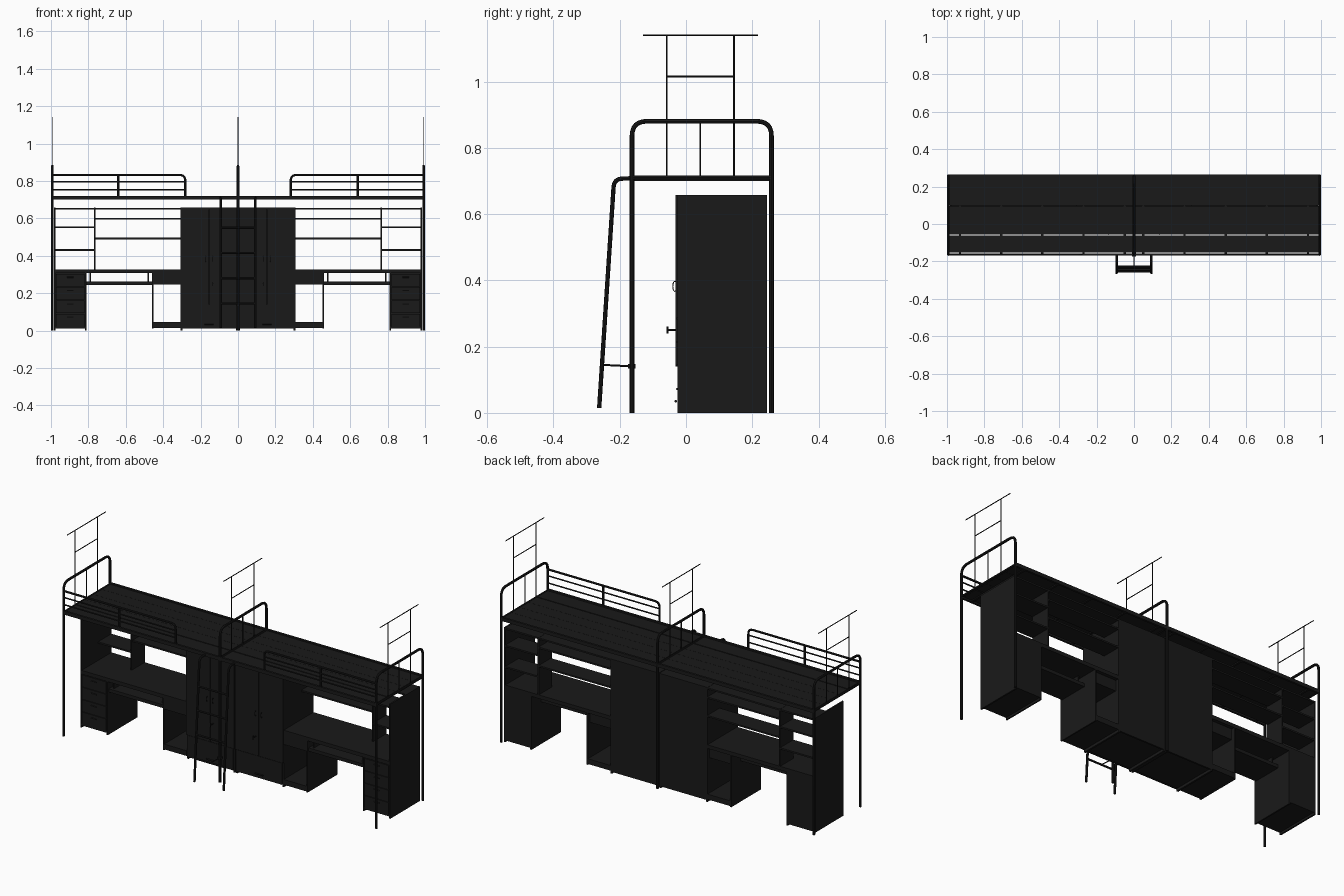
import bpy, math
from mathutils import Vector

if "Cube" in bpy.data.objects:
    bpy.data.objects.remove(bpy.data.objects["Cube"])

DARK = bpy.data.materials.new("dark_finish")
DARK.diffuse_color = (0.01, 0.01, 0.01, 1)
DARK.use_nodes = True
DARK.node_tree.nodes["Principled BSDF"].inputs["Base Color"].default_value = DARK.diffuse_color


def finish(name, mesh, smooth=False):
    ob = bpy.data.objects.new(name, mesh)
    bpy.context.collection.objects.link(ob)
    mesh.materials.clear()
    mesh.materials.append(DARK)
    if smooth:
        bpy.ops.object.select_all(action='DESELECT')
        ob.select_set(True)
        bpy.context.view_layer.objects.active = ob
        bpy.ops.object.shade_smooth_by_angle()
    return ob


def box(name, x0, x1, y0, y1, z0, z1):
    x0, x1 = sorted((x0, x1))
    v = [(x, y, z) for x in (x0, x1) for y in (y0, y1) for z in (z0, z1)]
    f = [(0, 1, 3, 2), (4, 6, 7, 5), (0, 4, 5, 1), (2, 3, 7, 6), (0, 2, 6, 4), (1, 5, 7, 3)]
    me = bpy.data.meshes.new(name)
    me.from_pydata(v, [], f)
    return finish(name, me)


def rounded(points, r):
    pts = [Vector(p) for p in points]
    out = [pts[0]]
    for a, b, c in zip(pts, pts[1:], pts[2:]):
        p, q = b + (a - b).normalized() * r, b + (c - b).normalized() * r
        out += [p * (1 - t) ** 2 + b * 2 * t * (1 - t) + q * t ** 2 for t in [i / 6 for i in range(7)]]
    return out + [pts[-1]]


def tube(name, points, radius, bend=0.0, closed=False):
    pts = rounded(points, bend) if bend else [Vector(p) for p in points]
    cu = bpy.data.curves.new(name, 'CURVE')
    cu.dimensions = '3D'
    cu.bevel_depth, cu.bevel_resolution, cu.use_fill_caps = radius, 2, True
    sp = cu.splines.new('POLY')
    sp.points.add(len(pts) - 1)
    for p, q in zip(sp.points, pts):
        p.co = (*q, 1)
    sp.use_cyclic_u = closed
    tmp = bpy.data.objects.new("tmp", cu)
    bpy.context.collection.objects.link(tmp)
    me = bpy.data.meshes.new_from_object(tmp.evaluated_get(bpy.context.evaluated_depsgraph_get()))
    bpy.data.objects.remove(tmp)
    return finish(name, me, True)


FRONT, BACK, DECK = -0.163, 0.258, 0.71
YF, YB, T = -0.025, 0.245, 0.01   # furniture front, back, panel thickness

# Three arched end frames with canopy poles above
for x in (-0.993, 0, 0.993):
    tube("arch_frame", [(x, FRONT, 0), (x, FRONT, 0.88), (x, BACK, 0.88), (x, BACK, 0)], 0.007, 0.045)
    tube("arch_cross_bar", [(x, FRONT, DECK), (x, BACK, DECK)], 0.006)
    tube("arch_spindle", [(x, 0.043, DECK), (x, 0.043, 0.88)], 0.003)
    for y in (-0.058, 0.145):
        tube("canopy_pole", [(x, y, DECK), (x, y, 1.14)], 0.0025)
    tube("canopy_top_bar", [(x, -0.13, 1.14), (x, 0.217, 1.14)], 0.0025)
    tube("canopy_mid_bar", [(x, -0.058, 1.015), (x, 0.145, 1.015)], 0.0025)

# Long bed rails
for y in (FRONT, BACK):
    box("bed_side_rail", -0.99, 0.99, y - 0.006, y + 0.006, 0.70, 0.72)

for s in (-1, 1):
    # Bed boards on cross slats
    box("bed_board_front", s * 0.008, s * 0.986, -0.153, -0.061, 0.706, 0.714)
    for i in range(4):
        y = -0.055 + i * 0.0765
        box("bed_board", s * 0.008, s * 0.986, y, y + 0.0755, 0.706, 0.714)
    for i in range(5):
        x = s * (0.05 + i * 0.22)
        box("bed_slat", x - 0.006, x + 0.006, FRONT, BACK, 0.70, 0.706)

    # Front guard rail
    tube("guard_rail", [(s * 0.99, FRONT, 0.832), (s * 0.282, FRONT, 0.832), (s * 0.282, FRONT, DECK)], 0.006, 0.03)
    for z in (0.754, 0.795):
        tube("guard_bar", [(s * 0.99, FRONT, z), (s * 0.282, FRONT, z)], 0.004)
    tube("guard_upright", [(s * 0.64, FRONT, DECK), (s * 0.64, FRONT, 0.83)], 0.006)

    # Ladder stile
    tube("ladder_stile", [(s * 0.093, FRONT, 0.708), (s * 0.093, -0.217, 0.706), (s * 0.093, -0.262, 0.015)], 0.0065, 0.025)

    # Wardrobe carcass, doors and drawers
    for a, b in ((0.002, 0.012), (0.298, 0.308)):
        box("wardrobe_side", s * a, s * b, YF + 0.002, YB, 0, 0.657)
    box("wardrobe_back", s * 0.012, s * 0.298, YB - T, YB, 0.01, 0.657)
    for z in (0.015, 0.13, 0.647):
        box("wardrobe_board", s * 0.012, s * 0.298, YF + 0.002, YB - T, z, z + T)
    for a, b, h in ((0.003, 0.153, 0.135), (0.155, 0.308, 0.173)):
        box("wardrobe_door", s * a, s * b, -0.031, -0.022, 0.14, 0.657)
        ring = [(s * h, -0.034 + 0.006 * math.cos(t), 0.382 + 0.015 * math.sin(t))
                for t in [i * math.tau / 12 for i in range(12)]]
        tube("door_ring_pull", ring, 0.0015, closed=True)
    tube("door_knob_stem", [(s * 0.135, -0.03, 0.25), (s * 0.135, -0.055, 0.25)], 0.003)
    tube("door_knob", [(s * 0.135, -0.056, 0.239), (s * 0.135, -0.056, 0.261)], 0.0025)
    box("wardrobe_drawer_front", s * 0.012, s * 0.298, -0.026, -0.018, 0.012, 0.136)
    tube("wardrobe_drawer_pull", [(s * 0.13, -0.031, 0.035), (s * 0.18, -0.031, 0.035)], 0.004)

    # Desk top and sliding tray
    box("desk_top", s * 0.308, s * 0.978, YF, YB, 0.307, 0.328)
    box("keyboard_tray", s * 0.458, s * 0.812, YF + 0.01, 0.16, 0.244, 0.263)
    for a in (0.48, 0.79):
        box("tray_hanger", s * (a - 0.003), s * (a + 0.003), 0.0, 0.14, 0.26, 0.308)

    # Open stand beside the wardrobe
    box("stand_side", s * 0.451, s * 0.459, YF, YB, 0.01, 0.308)
    box("stand_base", s * 0.308, s * 0.455, YF, YB, 0.015, 0.045)
    box("stand_drawer", s * 0.308, s * 0.455, YF, YB - 0.02, 0.246, 0.307)

    # Drawer pedestal
    box("pedestal_inner_side", s * 0.81, s * 0.818, YF, YB, 0, 0.308)
    box("pedestal_back", s * 0.818, s * 0.975, YB - T, YB, 0.01, 0.308)
    box("pedestal_base", s * 0.818, s * 0.975, YF, YB - T, 0.012, 0.022)
    for i in range(4):
        z = 0.022 + i * 0.071
        box("pedestal_drawer_front", s * 0.82, s * 0.973, YF, YF + 0.01, z, z + 0.068)
        box("pedestal_drawer_bottom", s * 0.822, s * 0.971, YF + 0.01, YB - 0.02, z + 0.004, z + 0.009)
        tube("drawer_pull", [(s * 0.88, YF - 0.002, z + 0.05), (s * 0.915, YF - 0.002, z + 0.05)], 0.003)

    # Full height end panel and book shelves
    box("end_panel", s * 0.975, s * 0.984, YF, YB, 0, 0.657)
    box("shelf_divider", s * 0.763, s * 0.77, 0.125, YB, 0.328, 0.657)
    for z in (0.492, 0.598, 0.651):
        box("wide_shelf", s * 0.308, s * 0.763, 0.135, YB, z - 0.004, z + 0.005)
    for z in (0.43, 0.552, 0.651):
        box("corner_shelf", s * 0.77, s * 0.975, 0.125, YB, z - 0.004, z + 0.005)

# Ladder rungs and the brace to the middle post
for z in (0.145, 0.28, 0.415, 0.55):
    y = -0.262 + (z - 0.015) * 0.065
    tube("ladder_rung", [(-0.093, y, z), (0.093, y, z)], 0.0055)
tube("ladder_brace", [(0, -0.253, 0.145), (0, -0.155, 0.14)], 0.003)
box("brace_clamp", -0.011, 0.011, -0.175, -0.152, 0.134, 0.147)
